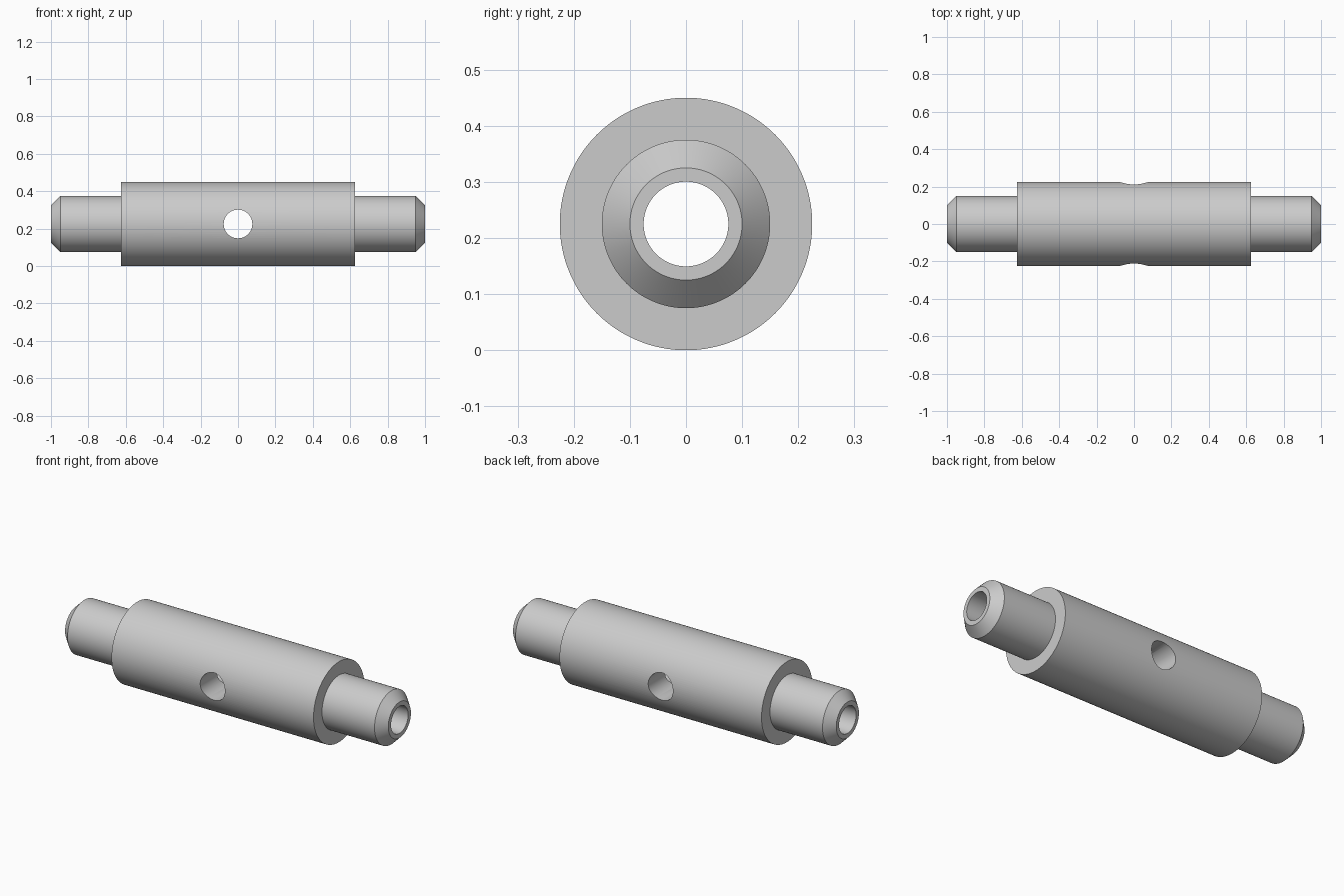
import bpy, bmesh, math
from mathutils import Matrix

SEGMENTS = 128
AXIS_Z = 0.225

cube = bpy.data.objects.get("Cube")
if cube:
    bpy.data.objects.remove(cube, do_unlink=True)

# Single grey metal
metal = bpy.data.materials.new("grey_metal")
metal.use_nodes = True
colour = (0.6, 0.6, 0.6, 1)
metal.diffuse_color = colour
metal.node_tree.nodes["Principled BSDF"].inputs["Base Color"].default_value = colour


def add_object(name, bm):
    bmesh.ops.recalc_face_normals(bm, faces=bm.faces)
    mesh = bpy.data.meshes.new(name)
    bm.to_mesh(mesh)
    bm.free()
    mesh.materials.append(metal)
    obj = bpy.data.objects.new(name, mesh)
    bpy.context.collection.objects.link(obj)
    return obj


# Stepped shaft: closed (x, radius) section, mirrored end to end, turned about x
half = [(0.625, 0.225), (0.625, 0.15), (0.95, 0.15), (1.0, 0.1), (1.0, 0.0755)]
section = half + [(-x, r) for x, r in reversed(half)]
bm = bmesh.new()
rings = []
for x, r in section:
    ring = []
    for i in range(SEGMENTS):
        a = math.tau * i / SEGMENTS
        ring.append(bm.verts.new((x, r * math.cos(a), AXIS_Z + r * math.sin(a))))
    rings.append(ring)
for k, ring in enumerate(rings):
    after = rings[(k + 1) % len(rings)]
    for i in range(SEGMENTS):
        j = (i + 1) % SEGMENTS
        bm.faces.new((ring[i], ring[j], after[j], after[i]))
shaft = add_object("stepped_hollow_shaft", bm)

# Cross hole drilled front to back through the middle
bm = bmesh.new()
place = Matrix.Translation((0, 0, AXIS_Z)) @ Matrix.Rotation(math.pi / 2, 4, "X")
bmesh.ops.create_cone(bm, cap_ends=True, segments=96, radius1=0.0765,
                      radius2=0.0765, depth=1, matrix=place)
cutter = add_object("cross_hole_cutter", bm)
cutter.hide_render = True

drill = shaft.modifiers.new("cross_hole", "BOOLEAN")
drill.operation = "DIFFERENCE"
drill.solver = "EXACT"
drill.object = cutter

bpy.ops.object.select_all(action="DESELECT")
shaft.select_set(True)
bpy.context.view_layer.objects.active = shaft
bpy.ops.object.modifier_apply(modifier=drill.name)
bpy.data.objects.remove(cutter, do_unlink=True)

# Smooth turned surfaces with crisp shoulders and rims
bpy.ops.object.shade_smooth_by_angle(angle=math.radians(30))
